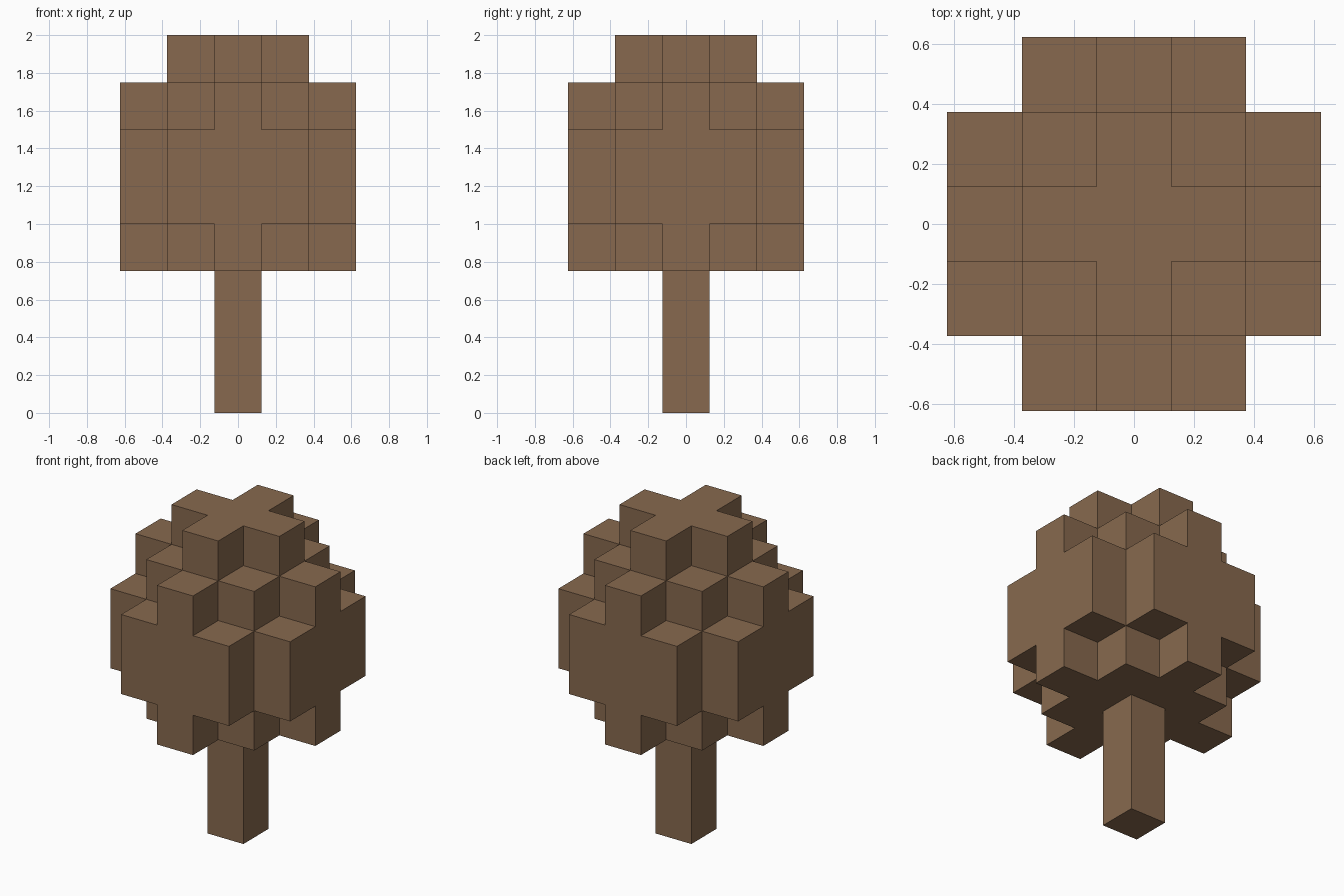
import bpy, bmesh
from mathutils import Vector

if "Cube" in bpy.data.objects:
    bpy.data.objects.remove(bpy.data.objects["Cube"])

U = 0.25  # edge length of one block

brown = bpy.data.materials.new("bark brown")
brown.diffuse_color = (0.242, 0.141, 0.077, 1)
brown.use_nodes = True
brown.node_tree.nodes["Principled BSDF"].inputs["Base Color"].default_value = brown.diffuse_color

DIRS = [Vector(d) for d in ((1, 0, 0), (-1, 0, 0), (0, 1, 0),
                            (0, -1, 0), (0, 0, 1), (0, 0, -1))]


def build_blocks(name, cells, hidden):
    """Outer skin of a set of blocks; faces against hidden cells are left out."""
    bm = bmesh.new()
    for cell in sorted(cells):
        c = Vector(cell)
        for d in DIRS:
            n = tuple(int(v) for v in c + d)
            if n in cells or n in hidden:
                continue
            # two in-plane axes with a x b = d
            a = Vector((d.y, d.z, d.x))
            b = d.cross(a)
            mid = c + Vector((0, 0, 0.5)) + d / 2
            bm.faces.new([bm.verts.new((mid + (a * s + b * t) / 2) * U)
                          for s, t in ((-1, -1), (1, -1), (1, 1), (-1, 1))])
    bmesh.ops.remove_doubles(bm, verts=bm.verts, dist=0.001)
    # merge flush block faces into clean flat panels
    bmesh.ops.dissolve_limit(bm, angle_limit=0.01, verts=bm.verts, edges=bm.edges)
    mesh = bpy.data.meshes.new(name)
    bm.to_mesh(mesh)
    bm.free()
    mesh.materials.append(brown)
    obj = bpy.data.objects.new(name, mesh)
    bpy.context.collection.objects.link(obj)


# trunk: a single column three blocks tall
trunk = {(0, 0, z) for z in range(3)}

# crown: stepped diamonds around a wide middle; value = limit of |x| + |y|
layers = {3: 2, 4: 3, 5: 3, 6: 2, 7: 1}
crown = {(x, y, z) for z, reach in layers.items()
         for x in range(-2, 3) for y in range(-2, 3)
         if abs(x) + abs(y) <= reach}

build_blocks("trunk", trunk, crown)
build_blocks("crown", crown, trunk)
